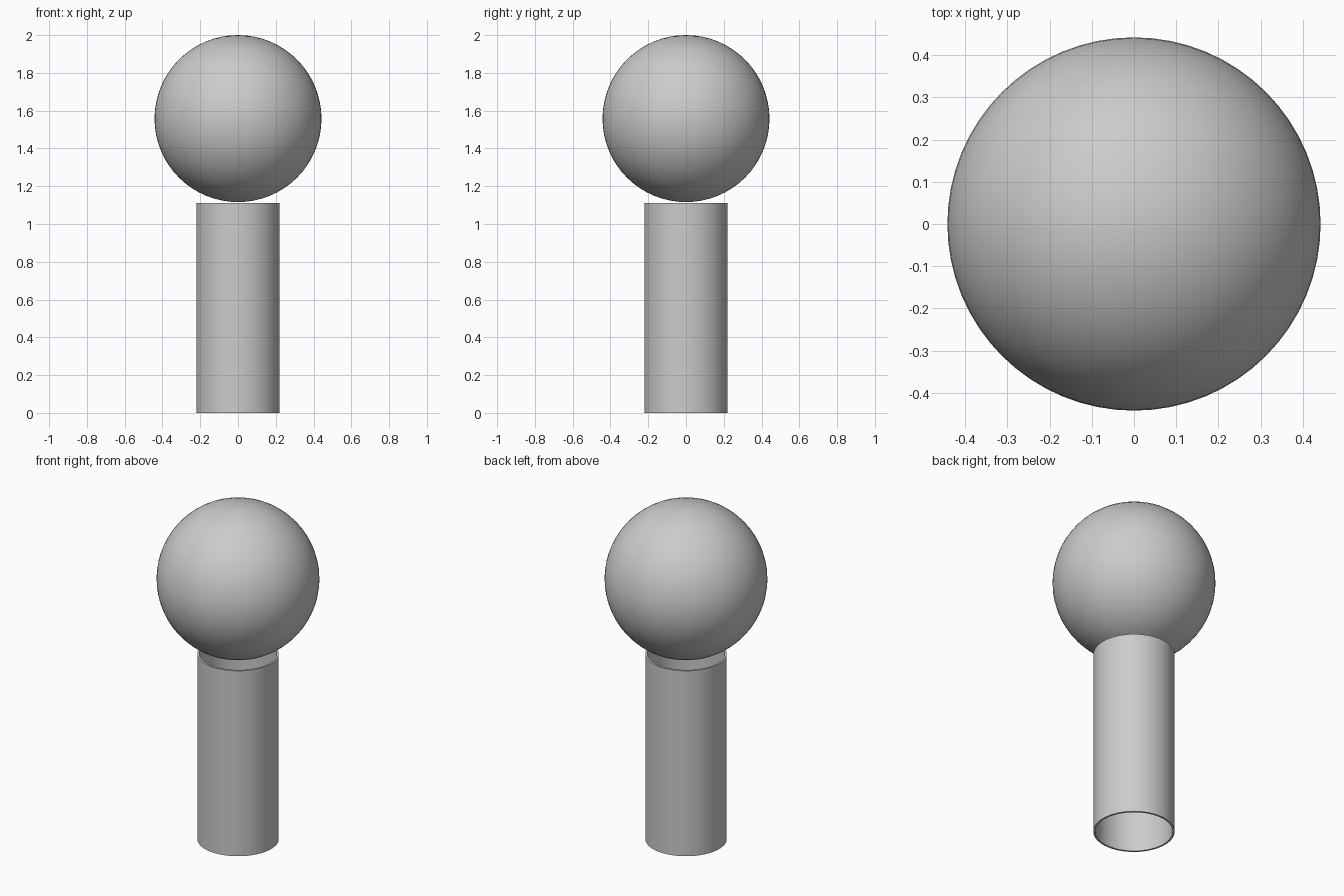
import bpy

default = bpy.data.objects.get("Cube")
if default:
    bpy.data.objects.remove(default, do_unlink=True)

# Single light grey material
grey = bpy.data.materials.new("light_grey")
grey.use_nodes = True
colour = (0.6, 0.6, 0.6, 1)
grey.diffuse_color = colour
grey.node_tree.nodes["Principled BSDF"].inputs["Base Color"].default_value = colour

BALL_RADIUS = 0.442
TUBE_RADIUS = 0.221
TUBE_HEIGHT = 1.11


def finish(name):
    obj = bpy.context.object
    obj.name = name
    obj.data.materials.append(grey)
    return obj


# Ball resting just above the tube
bpy.ops.mesh.primitive_uv_sphere_add(segments=64, ring_count=32, radius=BALL_RADIUS,
                                     location=(0, 0, 2 - BALL_RADIUS))
finish("ball")
bpy.ops.object.shade_smooth()

# Hollow tube, open at both ends
bpy.ops.mesh.primitive_cylinder_add(vertices=64, radius=TUBE_RADIUS, depth=TUBE_HEIGHT,
                                    end_fill_type='NOTHING', location=(0, 0, TUBE_HEIGHT / 2))
tube = finish("tube")
wall = tube.modifiers.new("wall", 'SOLIDIFY')
wall.thickness = 0.011
wall.offset = -1
bpy.ops.object.modifier_apply(modifier=wall.name)
bpy.ops.object.shade_smooth_by_angle()
